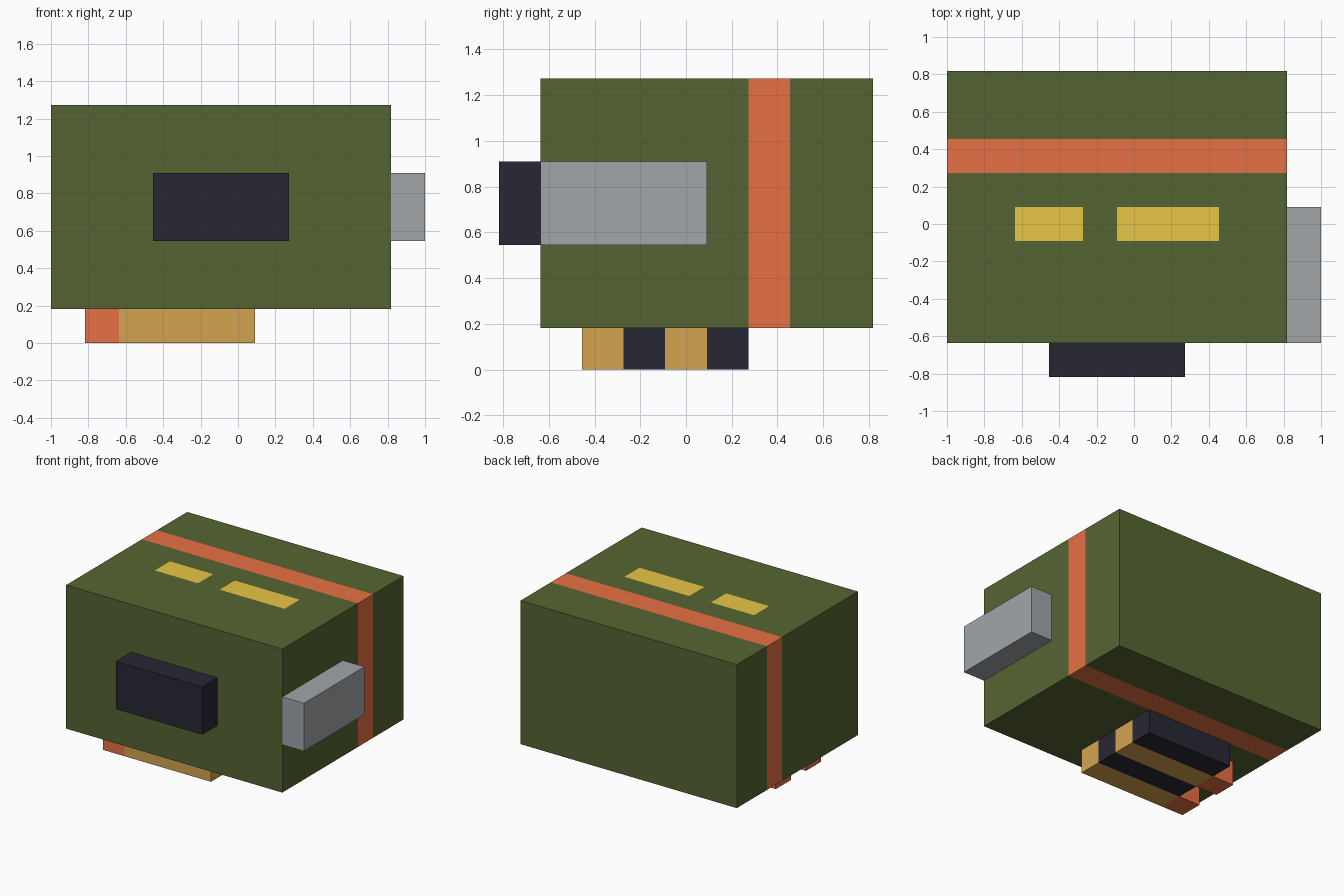
import bpy, bmesh
from mathutils import Vector

if "Cube" in bpy.data.objects:
    bpy.data.objects.remove(bpy.data.objects["Cube"])

U = 2 / 11                                # one block of the grid
ORIGIN = Vector((-1, -9 * U / 2, 0))      # lower front left corner


def srgb(r, g, b):
    def f(c):
        c /= 255
        return c / 12.92 if c <= 0.04045 else ((c + 0.055) / 1.055) ** 2.4
    return (f(r), f(g), f(b), 1)


def material(name, rgb):
    m = bpy.data.materials.new(name)
    m.diffuse_color = srgb(*rgb)
    m.use_nodes = True
    m.node_tree.nodes["Principled BSDF"].inputs["Base Color"].default_value = m.diffuse_color
    return m


GREEN = material("olive green", (85, 101, 50))
ORANGE = material("burnt orange", (234, 113, 68))
YELLOW = material("mustard yellow", (234, 201, 70))
GREY = material("grey", (161, 166, 170))
DARK = material("charcoal", (39, 39, 53))
TAN = material("tan", (211, 164, 79))


def box(name, lo, hi, mats, cuts=(), rule=None):
    """Box between two grid points, cut at (axis, position) and coloured by rule."""
    lo, hi = Vector(lo), Vector(hi)
    bm = bmesh.new()
    bmesh.ops.create_cube(bm, size=1)
    for v in bm.verts:
        v.co = Vector([(hi if v.co[i] > 0 else lo)[i] for i in range(3)])
    for axis, pos in cuts:
        co, no = Vector(), Vector()
        co[axis], no[axis] = pos, 1
        bmesh.ops.bisect_plane(bm, geom=bm.verts[:] + bm.edges[:] + bm.faces[:],
                               plane_co=co, plane_no=no)
    bm.normal_update()
    if rule:
        for f in bm.faces:
            f.material_index = rule(f.calc_center_median(), f.normal)
    for v in bm.verts:
        v.co = ORIGIN + v.co * U
    me = bpy.data.meshes.new(name)
    bm.to_mesh(me)
    bm.free()
    for m in mats:
        me.materials.append(m)
    ob = bpy.data.objects.new(name, me)
    bpy.context.collection.objects.link(ob)
    return ob


# Body: a strap runs round it, two marks on the top
def body_rule(c, n):
    if abs(n.y) < 0.5 and 6 < c.y < 7:
        return 1
    if n.z > 0.5 and 4 < c.y < 5 and (2 < c.x < 4 or 5 < c.x < 8):
        return 2
    return 0


body_cuts = [(1, y) for y in (4, 5, 6, 7)] + [(0, x) for x in (2, 4, 5, 8)]
box("body", (0, 1, 1), (10, 9, 7), (GREEN, ORANGE, YELLOW), body_cuts, body_rule)

# Pockets on the front and the right side
box("front_pocket", (3, 0, 3), (7, 1, 5), (DARK,))
box("side_pocket", (10, 1, 3), (11, 5, 5), (GREY,))

# Slats underneath: long tan ones with orange tips, short dark ones between
for i, y in enumerate((2, 4)):
    box(f"tan_slat_{i + 1}", (1, y, 0), (6, y + 1, 1), (TAN, ORANGE), [(0, 2)],
        lambda c, n: int(c.x < 2 - 1e-4))
    box(f"dark_slat_{i + 1}", (2, y + 1, 0), (6, y + 2, 1), (DARK,))
